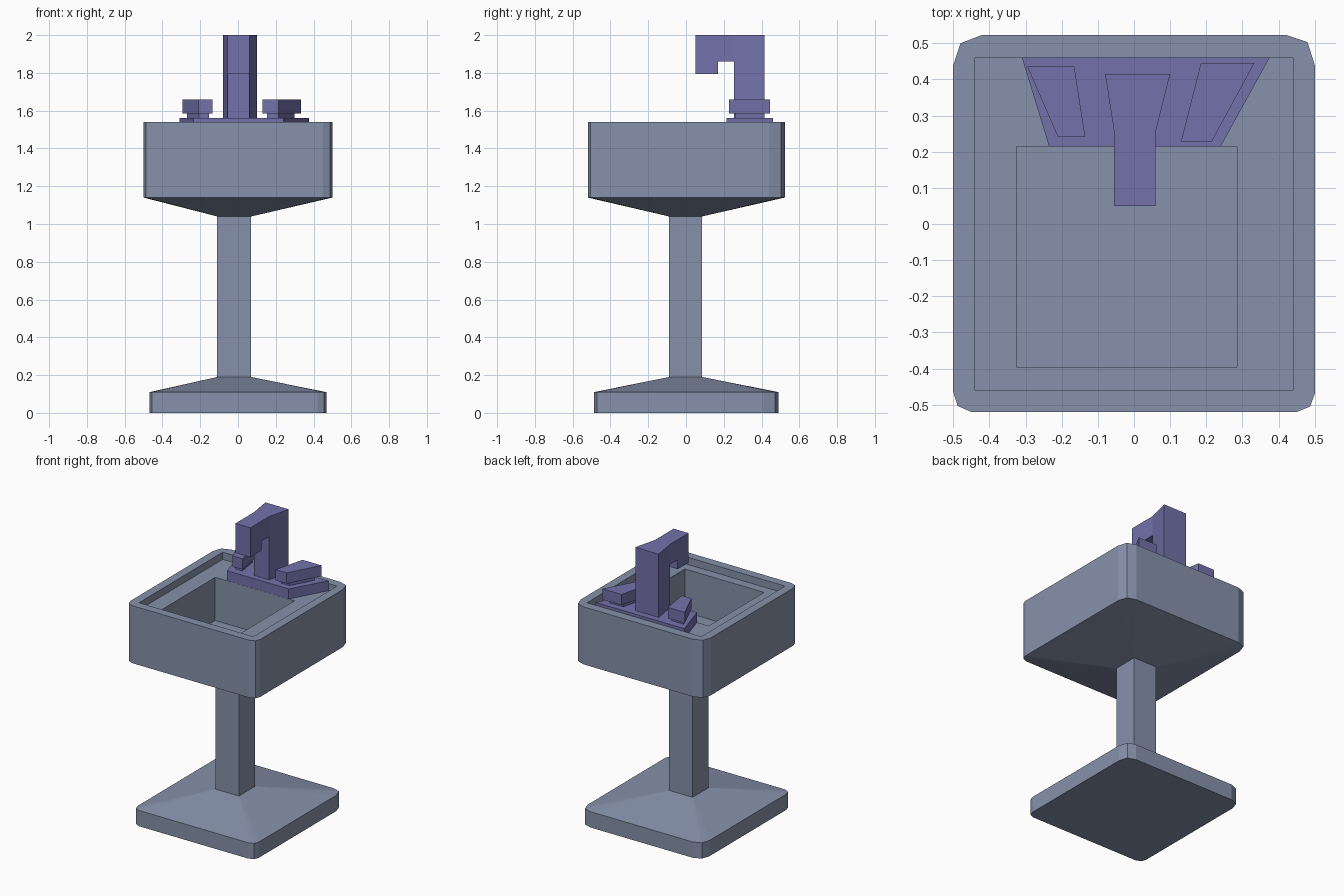
import bpy, bmesh

if "Cube" in bpy.data.objects:
    bpy.data.objects.remove(bpy.data.objects["Cube"])


def material(name, rgb):
    m = bpy.data.materials.new(name)
    m.diffuse_color = (*rgb, 1.0)
    m.use_nodes = True
    m.node_tree.nodes["Principled BSDF"].inputs["Base Color"].default_value = m.diffuse_color
    return m


CERAMIC = material("blue_grey_ceramic", (0.24, 0.285, 0.405))
METAL = material("purple_metal", (0.172, 0.167, 0.405))


def finish(bm, name, mat):
    bmesh.ops.remove_doubles(bm, verts=bm.verts, dist=1e-4)
    bmesh.ops.recalc_face_normals(bm, faces=bm.faces)
    mesh = bpy.data.meshes.new(name)
    bm.to_mesh(mesh)
    bm.free()
    mesh.materials.append(mat)
    ob = bpy.data.objects.new(name, mesh)
    bpy.context.collection.objects.link(ob)
    return ob


def loft(name, sections, mat):
    """Skin equal-length outlines, each given with its height, and cap both ends."""
    bm = bmesh.new()
    loops = [[bm.verts.new((x, y, z)) for x, y in pts] for pts, z in sections]
    n = len(loops[0])
    for a, b in zip(loops, loops[1:]):
        for i in range(n):
            j = (i + 1) % n
            bm.faces.new((a[i], a[j], b[j], b[i]))
    bm.faces.new(loops[0][::-1])
    bm.faces.new(loops[-1])
    return finish(bm, name, mat)


def rect(x0, x1, y0, y1):
    # each corner tripled so it matches the 12-point outline; merged later
    return [p for p in ((x0, y0), (x1, y0), (x1, y1), (x0, y1)) for _ in range(3)]


def scaled(pts, s):
    cx = sum(p[0] for p in pts) / len(pts)
    cy = sum(p[1] for p in pts) / len(pts)
    return [(cx + (x - cx) * s, cy + (y - cy) * s) for x, y in pts]


# basin and pedestal: one continuous skin from the floor up and into the bowl
outline = [(-0.5, -0.465), (-0.488, -0.503), (-0.45, -0.52),
           (0.45, -0.52), (0.487, -0.505), (0.5, -0.47),
           (0.5, 0.44), (0.48, 0.503), (0.42, 0.523),
           (-0.42, 0.523), (-0.48, 0.5), (-0.5, 0.44)]
foot = [(x * 0.935, y * 0.935) for x, y in outline]
column = rect(-0.11, 0.07, -0.09, 0.085)
ledge = rect(-0.44, 0.44, -0.46, 0.46)
bowl = rect(-0.325, 0.285, -0.395, 0.214)
loft("sink_pedestal_and_basin", [
    (foot, 0), (foot, 0.11), (column, 0.19), (column, 1.04),
    (outline, 1.14), (outline, 1.54), (ledge, 1.54), (ledge, 1.49),
    (bowl, 1.49), (bowl, 1.19)], CERAMIC)

# tap plate
plate = [(-0.235, 0.215), (0.24, 0.215), (0.375, 0.46), (-0.31, 0.46)]
loft("tap_plate", [(plate, 1.49), (plate, 1.56)], METAL)

# handles, each on a smaller stem
for side, pts in {
    "left": [(-0.21, 0.24), (-0.135, 0.24), (-0.165, 0.435), (-0.295, 0.435)],
    "right": [(0.13, 0.228), (0.215, 0.228), (0.333, 0.445), (0.185, 0.445)],
}.items():
    stem = scaled(pts, 0.72)
    loft(side + "_handle", [(stem, 1.56), (stem, 1.585), (pts, 1.585), (pts, 1.66)], METAL)

# faucet: hooked side profile, widening toward the back
profile = [(0.415, 1.56), (0.415, 2.0), (0.255, 2.0), (0.05, 2.0), (0.05, 1.795),
           (0.17, 1.795), (0.17, 1.86), (0.255, 1.86), (0.255, 1.56)]
bm = bmesh.new()
sides = []
for front_x, back_x in ((-0.055, -0.08), (0.06, 0.1)):
    vs = [bm.verts.new((back_x if y > 0.3 else front_x, y, z)) for y, z in profile]
    bm.faces.new([vs[i] for i in (0, 1, 2, 7, 8)])
    bm.faces.new([vs[i] for i in (2, 3, 4, 5, 6, 7)])
    sides.append(vs)
left, right = sides
for i in range(len(profile)):
    j = (i + 1) % len(profile)
    bm.faces.new((left[i], left[j], right[j], right[i]))
finish(bm, "faucet", METAL)
